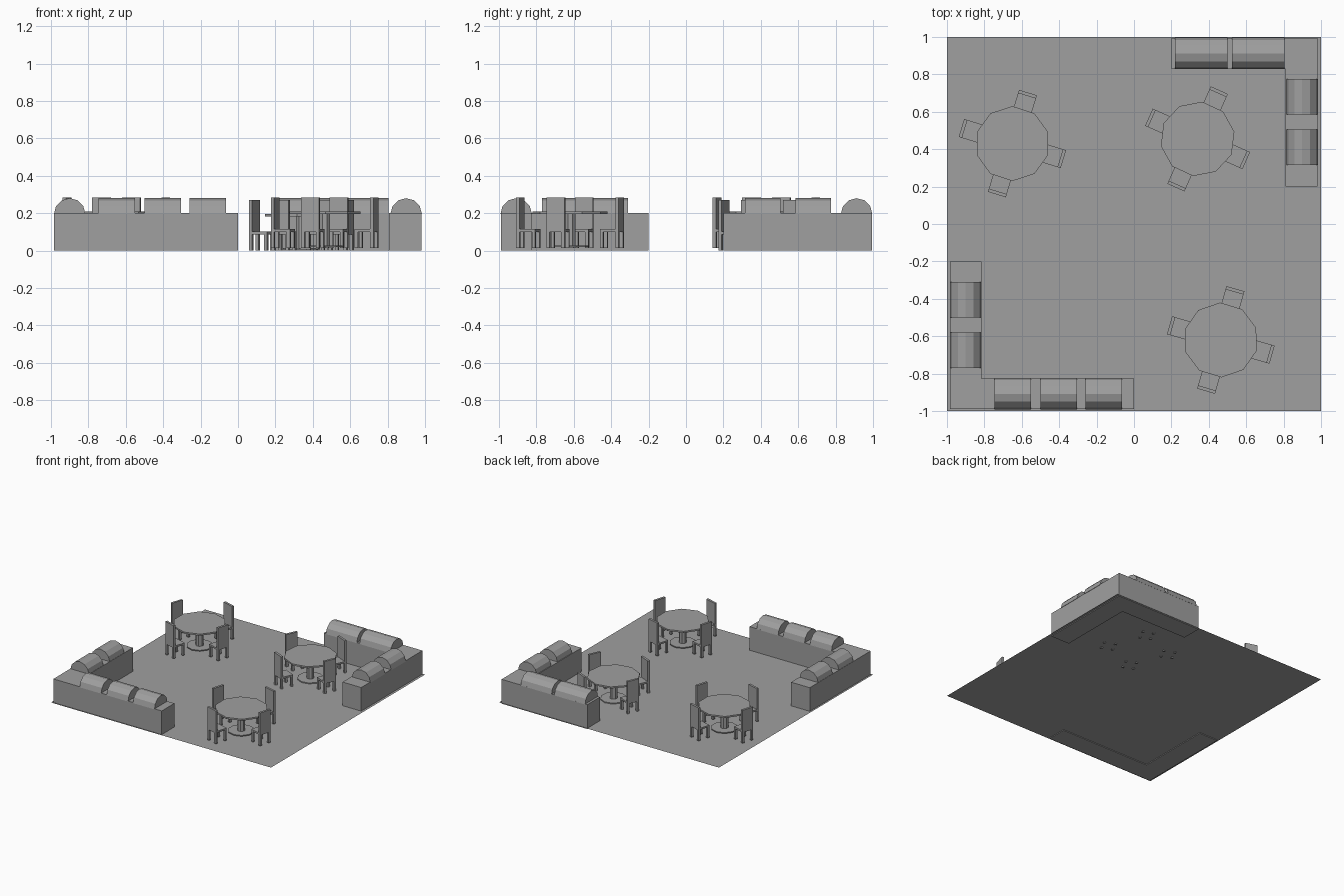
import bpy
import bmesh
from math import cos, sin, pi, radians
from mathutils import Matrix, Vector

cube = bpy.data.objects.get("Cube")
if cube:
    bpy.data.objects.remove(cube, do_unlink=True)

GREY = (0.35, 0.35, 0.35, 1)
grey = bpy.data.materials.new("plain grey")
grey.use_nodes = True
grey.diffuse_color = GREY
grey.node_tree.nodes["Principled BSDF"].inputs["Base Color"].default_value = GREY


def finish(bm, name, matrix=None):
    if matrix:
        bmesh.ops.transform(bm, matrix=matrix, verts=bm.verts)
    bmesh.ops.recalc_face_normals(bm, faces=bm.faces)
    mesh = bpy.data.meshes.new(name)
    bm.to_mesh(mesh)
    bm.free()
    mesh.materials.append(grey)
    obj = bpy.data.objects.new(name, mesh)
    bpy.context.collection.objects.link(obj)
    return obj


def add_box(bm, x, y, z):
    """Box from three (low, high) ranges."""
    size = [b - a for a, b in (x, y, z)]
    mid = [(a + b) / 2 for a, b in (x, y, z)]
    bmesh.ops.create_cube(bm, size=1, matrix=Matrix.Translation(mid) @ Matrix.Diagonal((*size, 1)))


def add_prism(bm, outline, offset):
    """Extrude a closed outline along an offset."""
    face = bm.faces.new([bm.verts.new(p) for p in outline])
    top = bmesh.ops.extrude_face_region(bm, geom=[face], use_keep_orig=True)["geom"]
    moved = [v for v in top if isinstance(v, bmesh.types.BMVert)]
    bmesh.ops.translate(bm, verts=moved, vec=offset)


def add_disc(bm, radius, sides, low, high):
    ring = [Vector((radius * cos(a), radius * sin(a), low))
            for a in ((i + 0.5) * 2 * pi / sides for i in range(sides))]
    add_prism(bm, ring, (0, 0, high - low))


# Floor: a thin sheet, slightly above the counter bottoms
bm = bmesh.new()
bmesh.ops.create_grid(bm, x_segments=1, y_segments=1, size=1)
finish(bm, "floor", Matrix.Translation((0, 0, 0.006)))


# L-shaped counters
def counter(name, outline):
    bm = bmesh.new()
    add_prism(bm, [(x, y, 0) for x, y in outline], (0, 0, 0.2))
    finish(bm, name)


counter("front_counter", [(-0.985, -0.99), (0, -0.99), (0, -0.825),
                          (-0.815, -0.825), (-0.815, -0.2), (-0.985, -0.2)])
counter("back_counter", [(0.98, 0.995), (0.2, 0.995), (0.2, 0.83),
                         (0.81, 0.83), (0.81, 0.2), (0.98, 0.2)])


# Half-round display covers on the counters
def display_cover(name, axis, centre, start, end):
    radius = 0.084
    arch = [(radius * cos(i * pi / 6), 0.196 + radius * sin(i * pi / 6)) for i in range(7)]
    bm = bmesh.new()
    if axis == "x":
        add_prism(bm, [(start, centre + s, z) for s, z in arch], (end - start, 0, 0))
    else:
        add_prism(bm, [(centre + s, start, z) for s, z in arch], (0, end - start, 0))
    finish(bm, name)


for i, x in enumerate((-0.745, -0.5, -0.26)):
    display_cover(f"front_display_cover_{i + 1}", "x", -0.908, x, x + 0.195)
for i, x in enumerate((0.22, 0.525)):
    display_cover(f"back_display_cover_{i + 1}", "x", 0.912, x, x + 0.28)
for i, y in enumerate((-0.77, -0.5)):
    display_cover(f"right_display_cover_{i + 1}", "y", -0.9, y, y + 0.19)
for i, y in enumerate((0.315, 0.585)):
    display_cover(f"left_display_cover_{i + 1}", "y", 0.899, y, y + 0.19)


# Round table: top, pedestal and foot
def table(name, matrix):
    bm = bmesh.new()
    add_disc(bm, 0.2, 10, 0.195, 0.208)
    add_disc(bm, 0.03, 8, 0.025, 0.196)
    add_disc(bm, 0.1, 10, 0.02, 0.028)
    finish(bm, name, matrix)


# Chair facing the table centre, its back furthest out along local x
def chair(name, matrix):
    bm = bmesh.new()
    inner, outer, half, leg = 0.18, 0.285, 0.05, 0.018
    add_box(bm, (inner, outer), (-half, half), (0.1, 0.114))
    add_box(bm, (outer - leg, outer), (-half, half), (0.114, 0.284))
    for x in (inner, outer - leg):
        for y in (-half, half - leg):
            add_box(bm, (x, x + leg), (y, y + leg), (0.013, 0.1))
    finish(bm, name, matrix)


# Three dining sets: position, height shift and turn
sets = [("back_right", -0.65, 0.43, 0, 0),
        ("back_left", 0.34, 0.455, -0.013, -7),
        ("front_left", 0.464, -0.62, 0, 1)]
for label, x, y, z, turn in sets:
    place = Matrix.Translation((x, y, z)) @ Matrix.Rotation(radians(turn), 4, "Z")
    table(f"{label}_table", place)
    for i in range(4):
        spin = Matrix.Rotation(radians(90 * i - 17), 4, "Z")
        chair(f"{label}_chair_{i + 1}", place @ spin)
